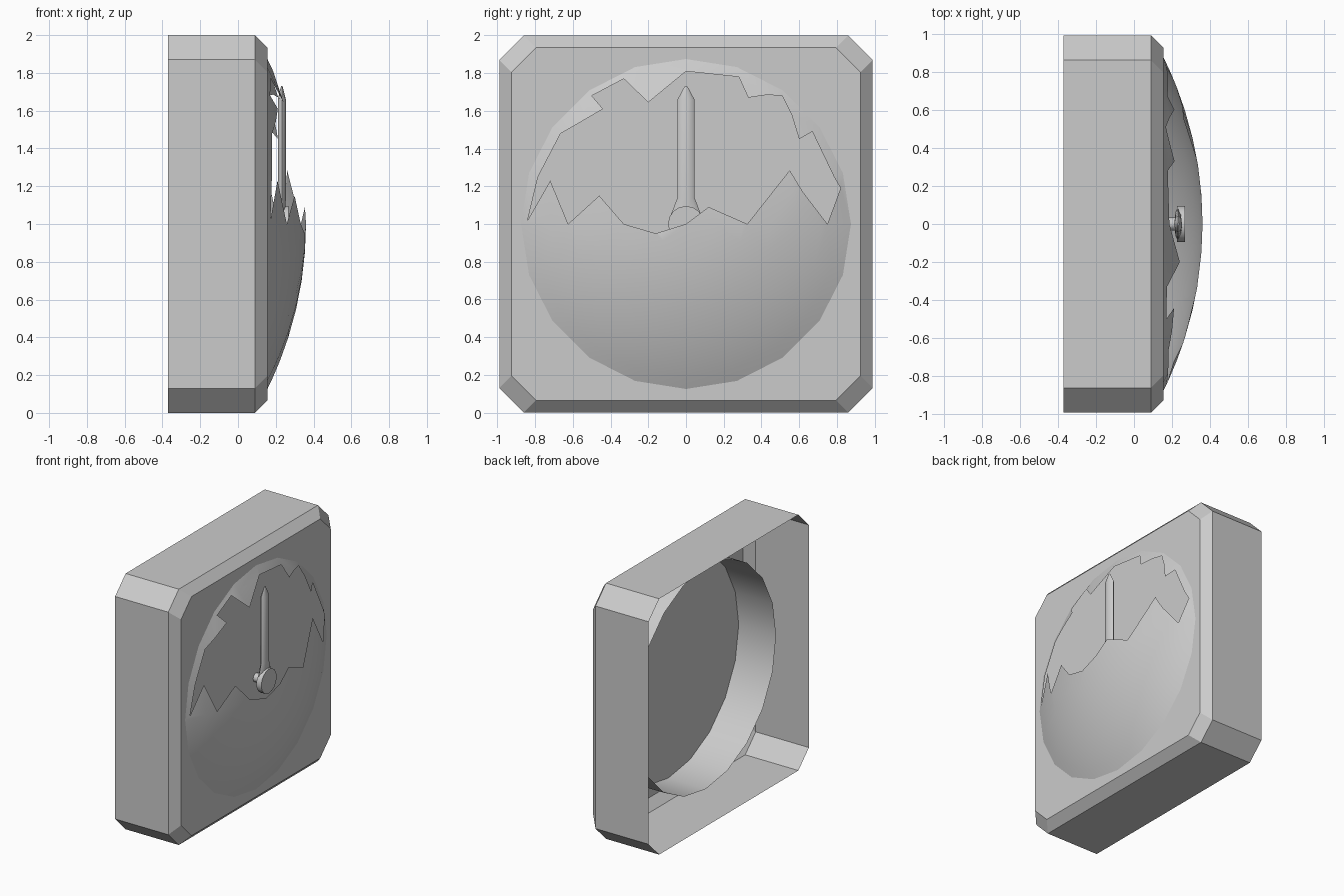
import bpy, bmesh, math
from mathutils import Vector
from mathutils.geometry import delaunay_2d_cdt

if "Cube" in bpy.data.objects:
    bpy.data.objects.remove(bpy.data.objects["Cube"])

FRONT, CZ, R, N = 0.155, 1.0, 0.875, 20


def make(name, verts, faces, smooth=None, fix=True):
    me = bpy.data.meshes.new(name)
    me.from_pydata(verts, [], faces)
    if fix:
        bm = bmesh.new()
        bm.from_mesh(me)
        bmesh.ops.recalc_face_normals(bm, faces=bm.faces)
        bm.to_mesh(me)
        bm.free()
    ob = bpy.data.objects.new(name, me)
    bpy.context.collection.objects.link(ob)
    if smooth:
        bpy.ops.object.select_all(action='DESELECT')
        ob.select_set(True)
        bpy.context.view_layer.objects.active = ob
        bpy.ops.object.shade_smooth_by_angle(angle=math.radians(smooth))
    return ob


def loft(name, rings, cap_start=False, cap_end=False, smooth=None):
    n = len(rings[0])
    verts = [p for ring in rings for p in ring]
    faces = [(k * n + i, k * n + (i + 1) % n, (k + 1) * n + (i + 1) % n, (k + 1) * n + i)
             for k in range(len(rings) - 1) for i in range(n)]
    if cap_start:
        faces.append(tuple(range(n))[::-1])
    if cap_end:
        faces.append(tuple(range(len(verts) - n, len(verts))))
    return make(name, verts, faces, smooth)


def octagon(x, half_y, half_z, cut):
    q = [(half_y, half_z - cut), (half_y - cut, half_z)]
    pts = q + [(-y, z) for y, z in q[::-1]]
    pts += [(-y, -z) for y, z in pts]
    return [(x, y, CZ + z) for y, z in pts]


def circle(x, r, n=N):
    return [(x, r * math.cos(2 * math.pi * i / n), CZ + r * math.sin(2 * math.pi * i / n))
            for i in range(n)]


# Housing: chamfered square shell, open at the back
loft("housing", [octagon(-0.37, 0.99, 1.0, 0.13), octagon(0.09, 0.99, 1.0, 0.13),
                 octagon(FRONT, 0.925, 0.935, 0.13)], cap_end=True)

# Round sleeve behind the dial
loft("dial_sleeve", [circle(-0.17, 0.87), circle(FRONT - 0.002, 0.87)], smooth=30)

# Broken glass dome: spherical cap with a jagged hole
hole = [(-.84, 1.02), (-.785, 1.25), (-.665, 1.48), (-.56, 1.54), (-.44, 1.61), (-.50, 1.68),
        (-.33, 1.77), (-.2, 1.645), (0, 1.81), (.28, 1.78), (.33, 1.67), (.43, 1.685),
        (.51, 1.68), (.56, 1.58), (.60, 1.45), (.67, 1.49), (.785, 1.25), (.82, 1.19),
        (.75, 1.0), (.62, 1.17), (.55, 1.285), (.325, 1.0), (.12, 1.09), (0, 1.0),
        (-.16, .95), (-.33, 1.0), (-.46, 1.15), (-.625, 1.0), (-.72, 1.23)][::-1]
rim = [(y, z) for _, y, z in circle(0, R)]
inner = [(y, z) for r in (.15, .3, .45, .6, .72, .81) for _, y, z in circle(0, r)]
pts = [Vector(p) for p in rim + hole + inner]
outlines = [list(range(N)), list(range(N, N + len(hole)))]
v2, _, tris, _, _, origin = delaunay_2d_cdt(pts, [], outlines, 0, 1e-5)
BIG = (R * R + 0.205 ** 2) / (2 * 0.205)
dome = [(0.36 - BIG + math.sqrt(BIG * BIG - y * y - (z - CZ) ** 2), y, z) for y, z in v2]
keep = [t for t, o in zip(tris, origin) if len(o) == 1]
glass = make("broken_glass", dome, keep, smooth=40, fix=False)
bm = bmesh.new()
bm.from_mesh(glass.data)
bmesh.ops.delete(bm, geom=[v for v in bm.verts if not v.link_faces], context='VERTS')
for f in bm.faces:
    f.normal_update()
    if f.normal.x < 0:
        f.normal_flip()
bm.to_mesh(glass.data)
bm.free()


# Needle: flattened rod with flared foot and pointed tip
def section(z, hy, hx, n=8):
    return [(0.232 + hx * math.cos(2 * math.pi * i / n), hy * math.sin(2 * math.pi * i / n), z)
            for i in range(n)]


loft("needle", [section(1.0, 0.09, 0.02), section(1.05, 0.08, 0.02), section(1.14, 0.045, 0.021),
                section(1.66, 0.045, 0.021), section(1.73, 0.008, 0.004)],
     cap_start=True, cap_end=True, smooth=40)

# Hub and its shaft
loft("needle_hub", [circle(0.225, 0.095, 16), circle(0.268, 0.095, 16)], True, True, smooth=30)
loft("hub_shaft", [circle(FRONT, 0.035, 10), circle(0.226, 0.035, 10)], smooth=40)
